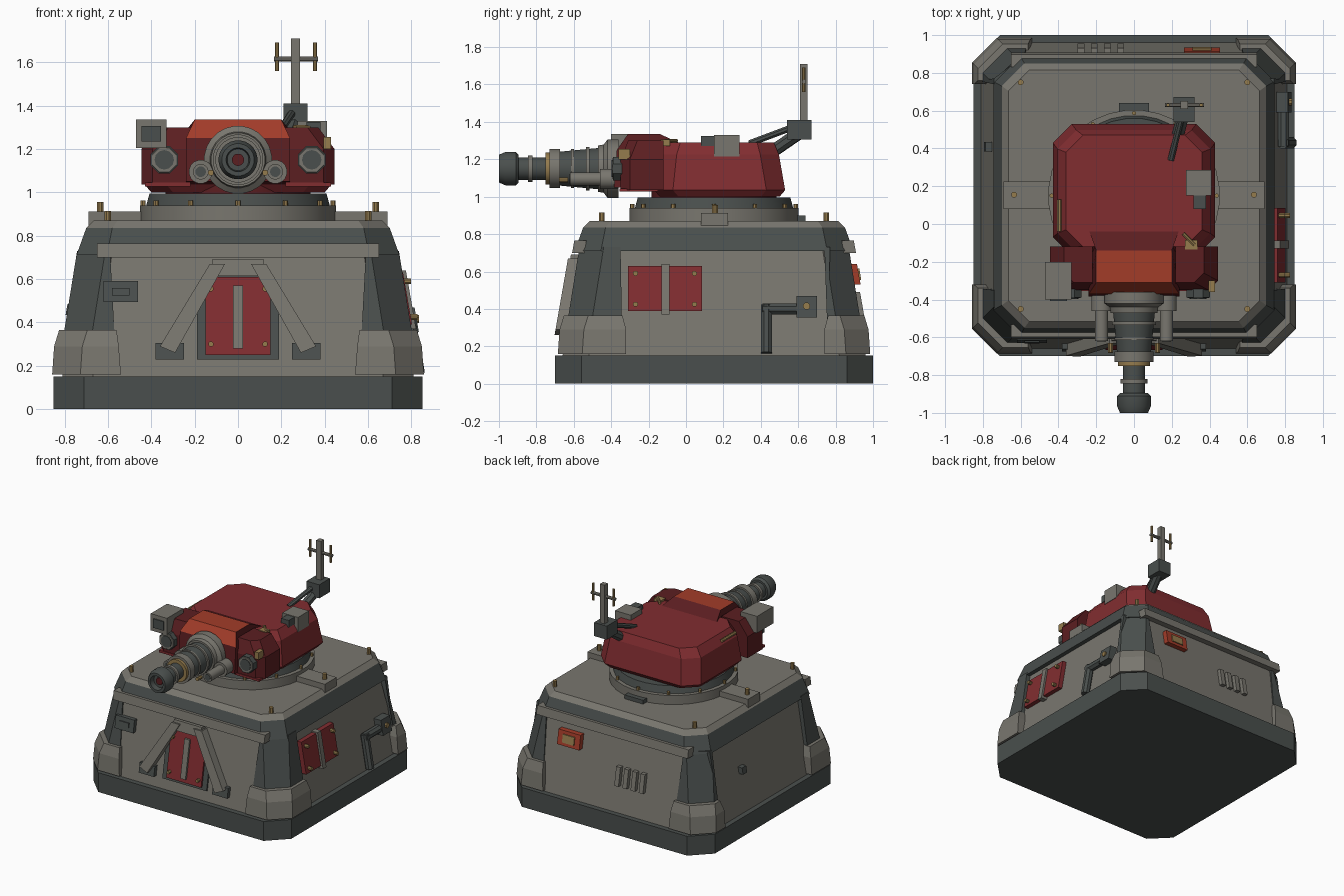
import bpy, bmesh, math
from mathutils import Vector

if "Cube" in bpy.data.objects:
    bpy.data.objects.remove(bpy.data.objects["Cube"])

CY = 0.15  # centre of the bunker in y


def material(name, rgb):
    m = bpy.data.materials.new(name)
    m.diffuse_color = (*rgb, 1)
    m.use_nodes = True
    m.node_tree.nodes["Principled BSDF"].inputs["Base Color"].default_value = m.diffuse_color
    return m


GREY = material("warm grey", (0.19, 0.182, 0.157))
DARK = material("dark grey", (0.068, 0.078, 0.074))
RED = material("red", (0.22, 0.026, 0.030))
DEEP = material("deep red", (0.105, 0.013, 0.015))
ORANGE = material("orange red", (0.36, 0.045, 0.022))
GOLD = material("brass", (0.30, 0.20, 0.075))


def loft(name, rings, mat, smooth=False):
    """Skin a stack of equal-length rings and cap both ends."""
    bm = bmesh.new()
    rows = [[bm.verts.new(p) for p in ring] for ring in rings]
    n = len(rows[0])
    for a, b in zip(rows, rows[1:]):
        for i in range(n):
            j = (i + 1) % n
            bm.faces.new((a[i], a[j], b[j], b[i]))
    bm.faces.new(rows[0])
    bm.faces.new(rows[-1])
    bmesh.ops.recalc_face_normals(bm, faces=bm.faces)
    me = bpy.data.meshes.new(name)
    bm.to_mesh(me)
    bm.free()
    me.materials.append(mat)
    ob = bpy.data.objects.new(name, me)
    bpy.context.collection.objects.link(ob)
    if smooth:
        bpy.ops.object.select_all(action='DESELECT')
        ob.select_set(True)
        bpy.context.view_layer.objects.active = ob
        bpy.ops.object.shade_smooth_by_angle(angle=math.radians(30))
    return ob


def octagon(hx, y0, y1, c, z):
    """Rectangle with cut corners at height z."""
    return [(-hx + c, y0, z), (hx - c, y0, z), (hx, y0 + c, z), (hx, y1 - c, z),
            (hx - c, y1, z), (-hx + c, y1, z), (-hx, y1 - c, z), (-hx, y0 + c, z)]


def square(h, c, z):
    return octagon(h, CY - h, CY + h, c, z)


def box(name, x0, x1, y0, y1, z0, z1, mat):
    return loft(name, [[(x0, y0, z), (x1, y0, z), (x1, y1, z), (x0, y1, z)] for z in (z0, z1)], mat)


def turned(name, p, axis, profile, mat, n=24):
    """Round part: profile is (distance along axis, radius)."""
    p, d = Vector(p), Vector(axis).normalized()
    u = d.orthogonal().normalized()
    v = d.cross(u)
    ang = [2 * math.pi * (i + 0.5) / n for i in range(n)]
    return loft(name, [[p + d * t + (u * math.cos(a) + v * math.sin(a)) * r for a in ang]
                       for t, r in profile], mat, n > 8)


def rod(name, p, q, r, mat, n=8):
    d = Vector(q) - Vector(p)
    return turned(name, p, d, [(0, r), (d.length, r)], mat, n)


def wall_point(side, u, z, w):
    """Point on a sloping wall, w outward from its surface."""
    h = 0.81 - 0.175 * (z - 0.15) + w
    return {"front": (u, CY - h, z), "back": (u, CY + h, z),
            "right": (h, u, z), "left": (-h, u, z)}[side]


def on_wall(name, side, pts, w0, w1, mat):
    return loft(name, [[wall_point(side, u, z, w) for u, z in pts] for w in (w0, w1)], mat)


def panel(name, side, u0, u1, z0, z1, w, mat, w0=-0.02):
    return on_wall(name, side, [(u0, z0), (u1, z0), (u1, z1), (u0, z1)], w0, w, mat)


def wall_bolt(side, u, z, w, r=0.013, length=0.025):
    rod("wall_bolt", wall_point(side, u, z, w - 0.01), wall_point(side, u, z, w + length), r, GOLD)


# Bunker: plinth, sloping walls, cap and deck
loft("plinth", [square(0.85, 0.14, 0), square(0.85, 0.14, 0.15)], DARK)
loft("walls", [square(0.81, 0.14, 0.15), square(0.71, 0.13, 0.72)], GREY)
loft("cap_band", [square(0.745, 0.14, 0.71), square(0.70, 0.12, 0.835)], DARK)
loft("deck", [square(0.70, 0.12, 0.835), square(0.665, 0.11, 0.87)], GREY)


# Corner pillars and their feet
def corner(name, sx, sy, levels, c, mat):
    rings = []
    for z, h, a, b in levels:
        k = h - 0.022
        pts = [(a, k), (h - c, k), (h, k - c), (h, b), (a, b)]
        rings.append([(sx * x, CY + sy * y, z) for x, y in pts])
    loft(name, rings, mat)


for sx in (-1, 1):
    for sy in (-1, 1):
        b = 0.49 if sy < 0 else 0.61
        corner("pillar", sx, sy, [(0.17, 0.832, 0.56, b), (0.73, 0.742, 0.59, b + 0.01)], 0.13, DARK)
        corner("pillar_foot", sx, sy, [(0.16, 0.857, 0.54, b - 0.02), (0.29, 0.848, 0.55, b - 0.02),
                                       (0.365, 0.825, 0.56, b)], 0.13, GREY)
        rod("deck_bolt", (sx * 0.6, CY + sy * 0.6, 0.86), (sx * 0.6, CY + sy * 0.6, 0.915), 0.016, GOLD)

# Rails below the cap, front and back
for side in ("front", "back"):
    panel("rail", side, -0.65, 0.65, 0.70, 0.765, 0.045, GREY)

# Front door with frame, bar and braces
on_wall("door_frame", "front", [(-0.19, 0.23), (0.19, 0.23), (0.19, 0.54), (0.12, 0.63),
                                (-0.12, 0.63), (-0.19, 0.54)], -0.02, 0.012, DARK)
on_wall("door", "front", [(-0.15, 0.25), (0.15, 0.25), (0.15, 0.54), (0.10, 0.61),
                          (-0.10, 0.61), (-0.15, 0.54)], -0.02, 0.025, RED)
panel("door_bar", "front", -0.022, 0.022, 0.28, 0.57, 0.04, GREY)
panel("brace_top", "front", -0.12, 0.12, 0.615, 0.69, 0.05, GREY)
for s in (-1, 1):
    on_wall("brace", "front", [(s * 0.06, 0.67), (s * 0.13, 0.67), (s * 0.36, 0.29), (s * 0.29, 0.26)],
            -0.01, 0.062, GREY)
    panel("brace_foot", "front", s * 0.25, s * 0.38, 0.23, 0.305, 0.03, DARK)
    for z in (0.30, 0.555):
        wall_bolt("front", s * 0.125, z, 0.025)

# Front left junction box
panel("front_box", "front", -0.62, -0.46, 0.495, 0.59, 0.03, DARK)
panel("front_box_cover", "front", -0.58, -0.50, 0.525, 0.56, 0.038, DARK)

# Right side hatch
panel("side_hatch", "right", -0.31, 0.085, 0.39, 0.63, 0.035, RED)
panel("side_hatch_bar", "right", -0.13, -0.088, 0.37, 0.64, 0.05, GREY)
for u in (-0.27, 0.045):
    for z in (0.425, 0.59):
        wall_bolt("right", u, z, 0.035, 0.014, 0.03)

# Right side box and bent pipe
panel("pipe_box", "right", 0.59, 0.70, 0.355, 0.47, 0.06, DARK)
wall_bolt("right", 0.645, 0.415, 0.06, 0.02, 0.012)
rod("pipe_run", wall_point("right", 0.61, 0.40, 0.025), wall_point("right", 0.41, 0.40, 0.025), 0.032, DARK)
rod("pipe_drop", wall_point("right", 0.43, 0.42, 0.025), wall_point("right", 0.43, 0.165, 0.025), 0.032, DARK)

# Left side box, back vents and back lamp
panel("left_box", "left", 0.385, 0.435, 0.435, 0.485, 0.035, DARK)
for i in range(4):
    x = -0.28 + 0.07 * i
    panel("vent", "back", x - 0.018, x + 0.018, 0.35, 0.49, 0.03, GREY)
panel("back_lamp", "back", 0.265, 0.455, 0.53, 0.64, 0.04, ORANGE)
panel("back_lamp_lens", "back", 0.31, 0.41, 0.555, 0.615, 0.048, GOLD)

# Deck blocks and turret ring
for s in (-1, 1):
    box("deck_block", s * 0.40, s * 0.69, 0.08, 0.225, 0.84, 0.912, GREY)
    rod("block_bolt", (s * 0.635, 0.155, 0.90), (s * 0.635, 0.155, 0.955), 0.016, GOLD)
box("rear_block", -0.08, 0.08, 0.56, 0.64, 0.86, 0.90, DARK)
turned("ring_base", (0, CY, 0.86), (0, 0, 1), [(0, 0.455), (0.08, 0.455)], GREY, 32)
turned("ring_upper", (0, CY, 0.94), (0, 0, 1), [(0, 0.425), (0.055, 0.41)], DARK, 32)
for i in range(12):
    a = math.pi * i / 6
    x, y = 0.437 * math.cos(a), CY + 0.437 * math.sin(a)
    rod("ring_bolt", (x, y, 0.93), (x, y, 0.962), 0.012, GOLD, 6)
turned("turret_neck", (0, CY, 0.99), (0, 0, 1), [(0, 0.335), (0.05, 0.335)], DEEP, 32)

# Turret body
loft("turret", [octagon(0.40, -0.14, 0.50, 0.10, 1.0), octagon(0.43, -0.17, 0.53, 0.10, 1.035),
                octagon(0.405, -0.15, 0.497, 0.10, 1.225), octagon(0.36, -0.12, 0.47, 0.09, 1.29)], RED)

# Gun housing: top and front faces in the brighter colour
side_profile = [(-0.03, 1.285), (-0.14, 1.335), (-0.31, 1.335), (-0.37, 1.25), (-0.385, 1.05), (-0.03, 1.03)]
housing = loft("gun_housing", [[(x * (1 if z > 1.3 else 1.2), y, z) for y, z in side_profile]
                               for x in (-0.2, 0.2)], DEEP)
housing.data.materials.append(ORANGE)
for f in housing.data.polygons:
    if (f.normal.z > 0.9 and f.center.z > 1.32) or (f.normal.y < -0.5 and f.center.z > 1.2):
        f.material_index = 1

# Cheek blocks, headlights and launcher tubes
for s in (-1, 1):
    rings = []
    for z, outer, front in ((1.035, 0.445, -0.35), (1.20, 0.445, -0.35), (1.30, 0.37, -0.31)):
        rings.append([(s * 0.22, -0.12, z), (s * 0.22, front, z), (s * (outer - 0.05), front, z),
                      (s * outer, front + 0.05, z), (s * outer, -0.12, z)])
    loft("cheek", rings, DEEP)
    box("cheek_trim", s * 0.22, s * 0.43, -0.355, -0.15, 1.028, 1.045, RED)
    turned("headlight", (s * 0.34, -0.33, 1.15), (0, -1, 0), [(0, 0.068), (0.06, 0.068)], DARK, 8)
    turned("headlight_rim", (s * 0.34, -0.385, 1.15), (0, -1, 0), [(0, 0.066), (0.008, 0.06)], GREY, 8)
    turned("headlight_lens", (s * 0.34, -0.39, 1.15), (0, -1, 0), [(0, 0.045), (0.008, 0.045)], DARK, 12)
    turned("launcher", (s * 0.172, -0.36, 1.095), (0, -1, 0),
           [(0, 0.055), (0.10, 0.055), (0.10, 0.036), (0.26, 0.036)], GREY, 16)
    turned("launcher_bore", (s * 0.172, -0.615, 1.095), (0, -1, 0), [(0, 0.025), (0.008, 0.025)], DARK, 12)
    rod("launcher_pin", (s * 0.125, -0.68, 1.09), (s * 0.125, -0.63, 1.09), 0.014, GOLD)

# Gun, from the mount to the muzzle
gun = [("gun_collar", GREY, [(0.36, 0.157), (0.42, 0.157), (0.44, 0.13), (0.47, 0.125)]),
       ("gun_sleeve", DARK, [(0.46, 0.112), (0.69, 0.09)]),
       ("sleeve_ring_rear", GREY, [(0.515, 0.117), (0.535, 0.117)]),
       ("sleeve_ring_mid", GREY, [(0.60, 0.105), (0.615, 0.105)]),
       ("sleeve_ring_front", GREY, [(0.675, 0.105), (0.73, 0.105)]),
       ("brass_ring", GOLD, [(0.72, 0.086), (0.752, 0.086)]),
       ("barrel", DARK, [(0.74, 0.06), (0.91, 0.06)]),
       ("barrel_ring", GREY, [(0.82, 0.072), (0.845, 0.072)]),
       ("muzzle", DARK, [(0.895, 0.075), (0.91, 0.09), (0.965, 0.09), (1.0, 0.075), (1.0, 0.055), (0.96, 0.05)]),
       ("bore", DEEP, [(0.94, 0.028), (0.968, 0.028)])]
for name, mat, profile in gun:
    turned(name, (0, 0, 1.15), (0, -1, 0), profile, mat)

# Sight box on the left cheek
box("sight_box", -0.47, -0.33, -0.40, -0.20, 1.205, 1.335, GREY)
box("sight_window", -0.445, -0.355, -0.408, -0.39, 1.235, 1.305, DARK)

# Periscope, brass grips and hooks on the turret
box("periscope", 0.275, 0.41, 0.15, 0.285, 1.215, 1.33, GREY)
box("periscope_lens", 0.315, 0.38, 0.08, 0.16, 1.27, 1.325, DARK)
rod("side_grip", (-0.395, -0.04, 1.25), (-0.395, 0.13, 1.25), 0.013, GOLD)
box("roof_hook", 0.27, 0.335, -0.135, -0.085, 1.27, 1.305, GOLD)
rod("roof_hook_arm", (0.26, -0.05, 1.30), (0.32, -0.11, 1.30), 0.01, GOLD)
box("cheek_hook", 0.395, 0.43, -0.36, -0.30, 1.20, 1.255, GOLD)

# Antenna: arms, box, mast and crossbar
rod("antenna_arm", (0.23, 0.46, 1.24), (0.27, 0.62, 1.35), 0.035, DARK)
rod("antenna_strut", (0.195, 0.34, 1.285), (0.255, 0.58, 1.375), 0.018, DARK)
box("antenna_box", 0.21, 0.32, 0.54, 0.672, 1.305, 1.41, DARK)
box("mast", 0.245, 0.285, 0.61, 0.65, 1.40, 1.71, GREY)
rod("mast_crossbar", (0.165, 0.63, 1.615), (0.37, 0.63, 1.615), 0.012, GREY)
for x in (0.18, 0.355):
    rod("antenna_rod", (x, 0.63, 1.56), (x, 0.63, 1.69), 0.01, GOLD)
